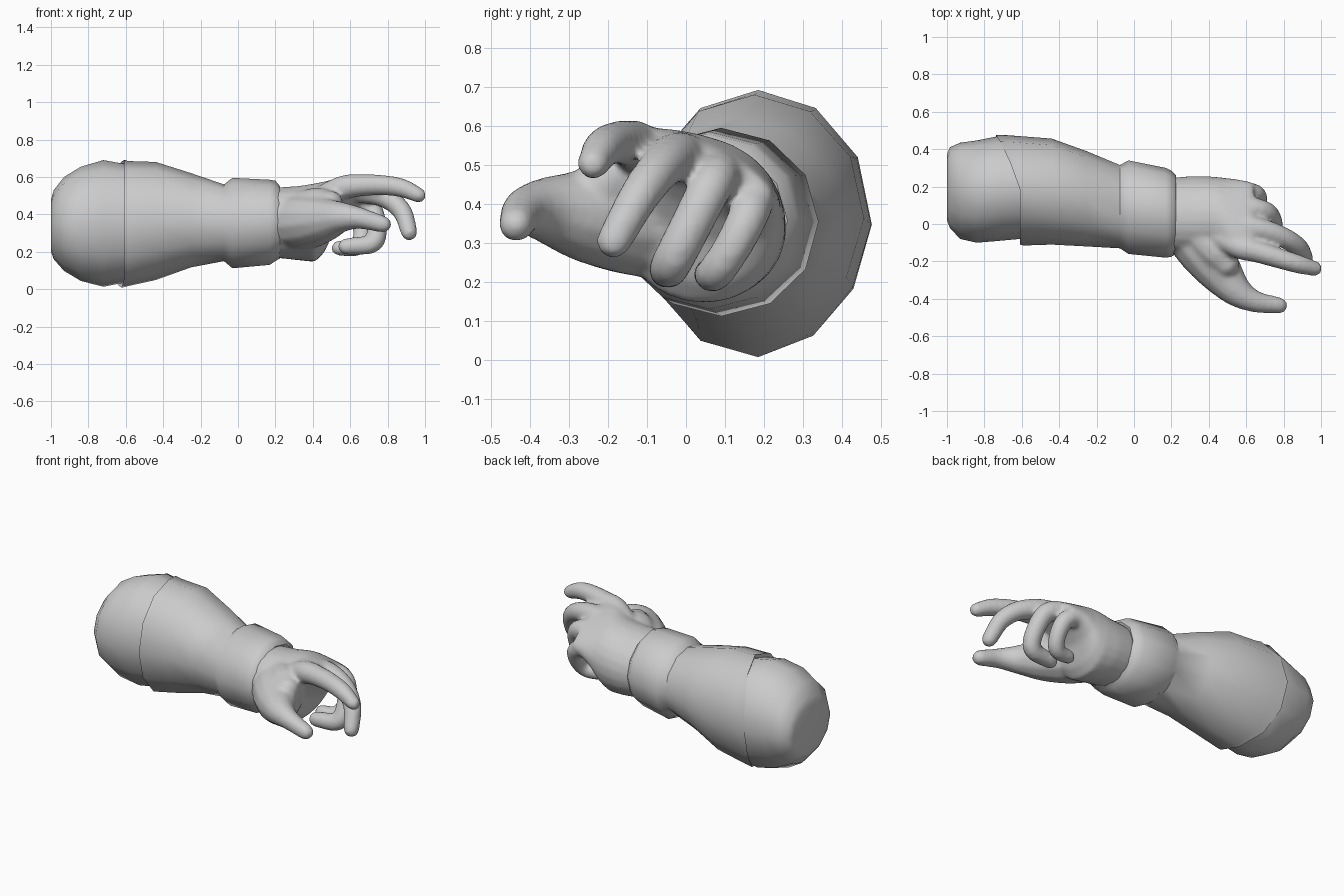
import bpy, bmesh
from math import cos, sin, pi, radians
from mathutils import Vector

cube = bpy.data.objects.get("Cube")
if cube:
    bpy.data.objects.remove(cube)

grey = bpy.data.materials.new("plain grey")
grey.use_nodes = True
colour = (0.6, 0.6, 0.6, 1)
grey.diffuse_color = colour
grey.node_tree.nodes["Principled BSDF"].inputs["Base Color"].default_value = colour


def loft(bm, rings, caps=(True, True)):
    """Skin a list of point rings, optionally closing the ends."""
    loops = [[bm.verts.new(p) for p in ring] for ring in rings]
    for a, b in zip(loops, loops[1:]):
        for i in range(len(a)):
            j = (i + 1) % len(a)
            bm.faces.new((a[i], a[j], b[j], b[i]))
    if caps[0]:
        bm.faces.new(loops[0][::-1])
    if caps[1]:
        bm.faces.new(loops[-1])


def section(x, y0, y1, z0, z1, n=12, tilt=0, slant=0, cut=0):
    """Oval ring from its extents; slant leans the back, cut trims the lower back."""
    ring = []
    for i in range(n):
        t = 2 * pi * i / n
        trim = 1 - cut * max(0, cos(t + pi / 4)) ** 4
        a, b = trim * (y1 - y0) / 2 * cos(t), trim * (z1 - z0) / 2 * sin(t)
        ring.append(Vector((x - slant * max(0, cos(t + 0.1)),
                            (y0 + y1) / 2 + a * cos(tilt) - b * sin(tilt),
                            (z0 + z1) / 2 + a * sin(tilt) + b * cos(tilt))))
    return ring


def tube(bm, points, n=12, steps=5):
    """Tapered round-ended digit through (x, y, z, radius) points."""
    pts = [Vector(p) for p in points]
    pts = [2 * pts[0] - pts[1]] + pts + [2 * pts[-1] - pts[-2]]
    path = []
    for a, b, c, d in zip(pts, pts[1:], pts[2:], pts[3:]):
        for k in range(steps):
            t = k / steps
            path.append(0.5 * (2 * b + (c - a) * t + (2 * a - 5 * b + 4 * c - d) * t ** 2
                               + (3 * b - a - 3 * c + d) * t ** 3))
    path.append(pts[-2])
    end = (pts[-2] - pts[-3]).xyz.normalized()
    tip = path[-1].copy()
    for ang in (30, 55, 78):
        p = tip.xyz + end * tip.w * sin(radians(ang))
        path.append(Vector((*p, tip.w * cos(radians(ang)))))
    rings, side = [], None
    for i, p in enumerate(path):
        d = (path[min(i + 1, len(path) - 1)].xyz - path[max(i - 1, 0)].xyz).normalized()
        side = d.orthogonal() if side is None else side - d * side.dot(d)
        side.normalize()
        up = d.cross(side)
        rings.append([p.xyz + p.w * (side * cos(2 * pi * k / n) + up * sin(2 * pi * k / n))
                      for k in range(n)])
    loft(bm, rings)


def finish(name, bm, angle=50):
    bmesh.ops.recalc_face_normals(bm, faces=bm.faces)
    me = bpy.data.meshes.new(name)
    bm.to_mesh(me)
    bm.free()
    ob = bpy.data.objects.new(name, me)
    bpy.context.collection.objects.link(ob)
    me.materials.append(grey)
    bpy.ops.object.select_all(action='DESELECT')
    ob.select_set(True)
    bpy.context.view_layer.objects.active = ob
    bpy.ops.object.shade_smooth_by_angle(angle=radians(angle))
    return ob


# Upper sleeve, rounded over the bent elbow
bm = bmesh.new()
loft(bm, [section(-1.0, 0.02, 0.37, 0.2, 0.48),
          section(-0.985, -0.02, 0.41, 0.16, 0.53),
          section(-0.93, -0.08, 0.437, 0.095, 0.6, cut=0.04),
          section(-0.84, -0.1, 0.45, 0.04, 0.655, cut=0.05),
          section(-0.72, -0.09, 0.475, 0.008, 0.69, cut=0.06),
          section(-0.5, -0.07, 0.45, 0.05, 0.65, cut=0.08)])
finish("upper_sleeve", bm, 60)

# Forearm sleeve with a folded lip, narrowing, then flaring into the cuff
bm = bmesh.new()
loft(bm, [section(-0.6, -0.075, 0.46, 0.03, 0.65, slant=0.12, cut=0.06),
          section(-0.61, -0.11, 0.48, 0.003, 0.692, slant=0.13, cut=0.05),
          section(-0.59, -0.115, 0.478, 0.01, 0.685, slant=0.08, cut=0.05),
          section(-0.44, -0.11, 0.46, 0.045, 0.68, cut=0.05),
          section(-0.25, -0.12, 0.39, 0.115, 0.62, cut=0.03),
          section(-0.075, -0.13, 0.315, 0.15, 0.56),
          section(-0.03, -0.16, 0.34, 0.112, 0.595),
          section(0.17, -0.18, 0.3, 0.13, 0.585),
          section(0.2, -0.175, 0.285, 0.15, 0.58),
          section(0.225, -0.16, 0.26, 0.165, 0.55),
          section(0.215, -0.14, 0.24, 0.185, 0.53),
          section(0.1, -0.14, 0.24, 0.185, 0.53)], (False, False))
finish("forearm_sleeve", bm)

# Hand: wrist, heel and tilted palm, blended with the digits
bm = bmesh.new()
lean = radians(-24)
loft(bm, [section(x, cy - w, cy + w, cz - h, cz + h, 24, lean) for x, cy, cz, w, h in (
    (0.1, 0.045, 0.355, 0.19, 0.175), (0.24, 0.045, 0.355, 0.21, 0.188),
    (0.32, 0.045, 0.353, 0.216, 0.195), (0.41, 0.04, 0.355, 0.216, 0.21),
    (0.46, 0.04, 0.385, 0.216, 0.185), (0.51, 0.04, 0.445, 0.218, 0.125),
    (0.56, 0.04, 0.475, 0.215, 0.09), (0.61, 0.045, 0.49, 0.2, 0.065),
    (0.64, 0.05, 0.49, 0.185, 0.05))])
digits = {
    "index": [(0.42, -0.05, 0.48, 0.06), (0.56, -0.12, 0.542, 0.066), (0.66, -0.148, 0.555, 0.06),
              (0.78, -0.185, 0.556, 0.055), (0.88, -0.215, 0.54, 0.051), (0.965, -0.238, 0.503, 0.042)],
    "middle": [(0.42, 0.03, 0.47, 0.055), (0.6, -0.01, 0.522, 0.064), (0.77, -0.06, 0.497, 0.058),
               (0.875, -0.12, 0.42, 0.053), (0.915, -0.185, 0.305, 0.046)],
    "ring": [(0.42, 0.1, 0.42, 0.055), (0.58, 0.09, 0.475, 0.06), (0.7, 0.067, 0.45, 0.057),
             (0.74, 0.01, 0.34, 0.055), (0.72, -0.038, 0.246, 0.053), (0.58, -0.05, 0.228, 0.046)],
    "little": [(0.42, 0.16, 0.36, 0.05), (0.56, 0.17, 0.41, 0.056), (0.645, 0.162, 0.375, 0.053),
               (0.665, 0.12, 0.29, 0.05), (0.635, 0.075, 0.225, 0.048), (0.54, 0.06, 0.22, 0.042)],
    "thumb": [(0.28, -0.0, 0.355, 0.15), (0.37, -0.13, 0.36, 0.148), (0.46, -0.255, 0.37, 0.122),
              (0.55, -0.36, 0.385, 0.085), (0.65, -0.415, 0.38, 0.059), (0.775, -0.436, 0.347, 0.046)],
    "web": [(0.34, -0.04, 0.42, 0.11), (0.44, -0.15, 0.445, 0.1), (0.49, -0.21, 0.455, 0.075)],
}
for path in digits.values():
    tube(bm, path)
hand = finish("hand", bm)
blend = hand.modifiers.new("blend", 'REMESH')
blend.mode = 'VOXEL'
blend.voxel_size = 0.012
blend.use_smooth_shade = True
relax = hand.modifiers.new("relax", 'SMOOTH')
relax.factor = 0.5
relax.iterations = 10
